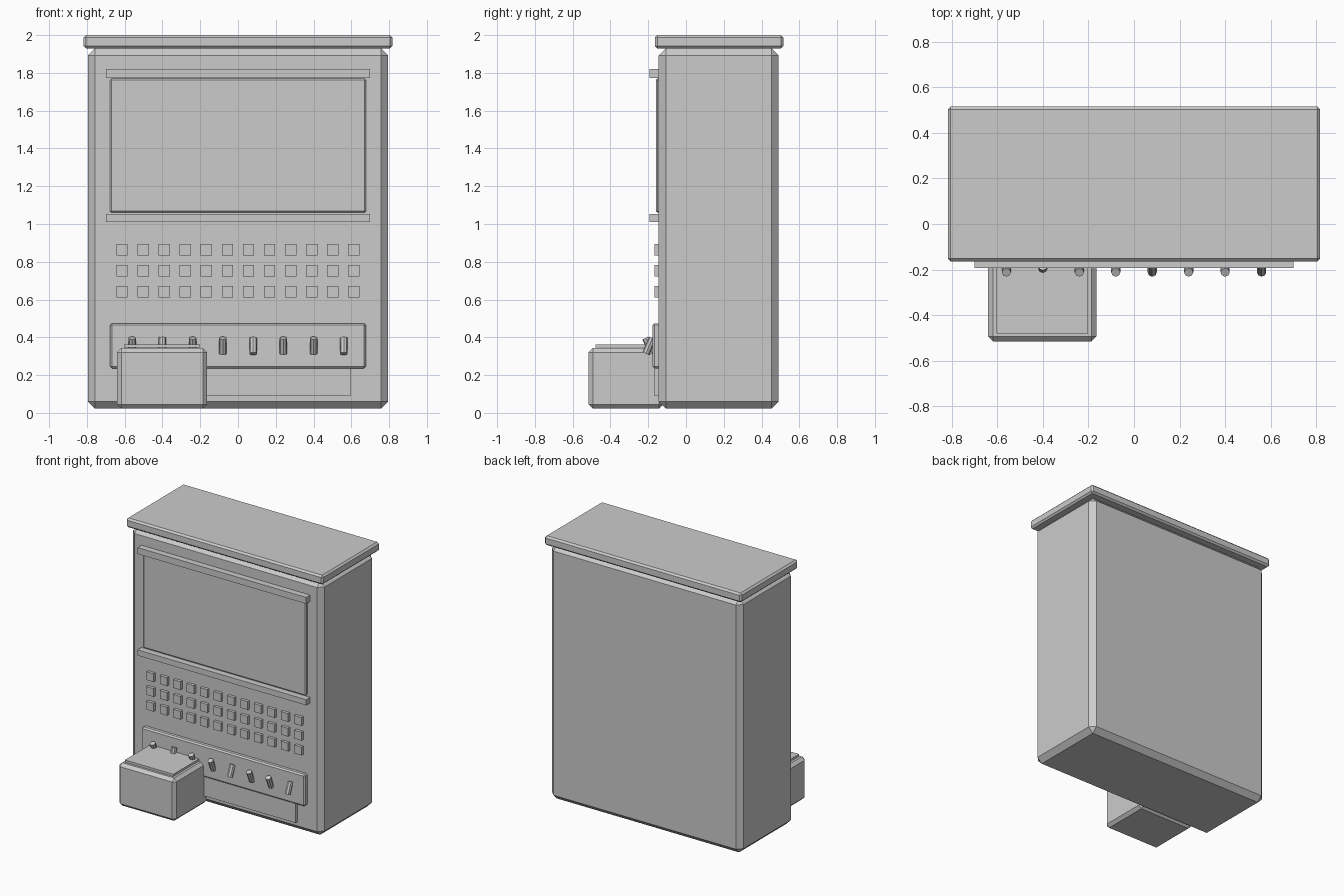
import bpy, bmesh
from mathutils import Matrix, Vector

if "Cube" in bpy.data.objects:
    bpy.data.objects.remove(bpy.data.objects["Cube"])


def finish(name, bm):
    bmesh.ops.recalc_face_normals(bm, faces=bm.faces[:])
    me = bpy.data.meshes.new(name)
    bm.to_mesh(me)
    bm.free()
    ob = bpy.data.objects.new(name, me)
    bpy.context.collection.objects.link(ob)
    return ob


def box(name, x, y, z, bevel=0.0):
    """Box from (min, max) ranges with an optional one-segment chamfer."""
    lo, hi = Vector((x[0], y[0], z[0])), Vector((x[1], y[1], z[1]))
    bm = bmesh.new()
    bmesh.ops.create_cube(bm, size=1)
    for v in bm.verts:
        v.co = [(lo[i] + hi[i]) / 2 + v.co[i] * (hi[i] - lo[i]) for i in range(3)]
    if bevel:
        bmesh.ops.bevel(bm, geom=bm.edges[:], offset=bevel, segments=1,
                        affect='EDGES', profile=0.5)
    return finish(name, bm)


def sym(half):
    return (-half, half)


# Cabinet and top slab
box("cabinet", sym(0.795), (-0.145, 0.49), (0.022, 1.93), 0.038)
box("top_slab", sym(0.817), (-0.165, 0.515), (1.93, 2.0), 0.013)

# Screen with a rail above and below
box("screen", sym(0.677), (-0.16, -0.12), (1.06, 1.77), 0.008)
box("rail_top", sym(0.70), (-0.192, -0.13), (1.772, 1.82))
box("rail_bottom", sym(0.70), (-0.192, -0.13), (1.01, 1.053))

# Button grid
for r in range(3):
    for c in range(12):
        bx, bz = -0.614 + c * 0.1116, 0.863 - r * 0.111
        box(f"button_{r}_{c}", (bx - 0.03, bx + 0.03), (-0.167, -0.13),
            (bz - 0.031, bz + 0.031))

# Lever panel and lower plate
box("lever_panel", sym(0.677), (-0.177, -0.12), (0.236, 0.474), 0.01)
box("lower_plate", sym(0.595), (-0.167, -0.13), (0.09, 0.235))

# Levers, tilted up or down
for i, t in enumerate((0.4, -0.25, 0.4, 0.4, -0.4, 0.4, 0.4, -0.4)):
    bm = bmesh.new()
    m = Matrix.Translation((-0.56 + i * 0.16, -0.195, 0.355)) @ Matrix.Rotation(t, 4, 'X')
    bmesh.ops.create_cone(bm, cap_ends=True, segments=8, radius1=0.02,
                          radius2=0.02, depth=0.09, matrix=m)
    finish(f"lever_{i}", bm)

# Box standing in front, with a thin lid plate
box("front_box", (-0.64, -0.164), (-0.515, -0.12), (0.022, 0.343), 0.022)
box("front_box_lid", (-0.603, -0.201), (-0.48, -0.155), (0.345, 0.362))
